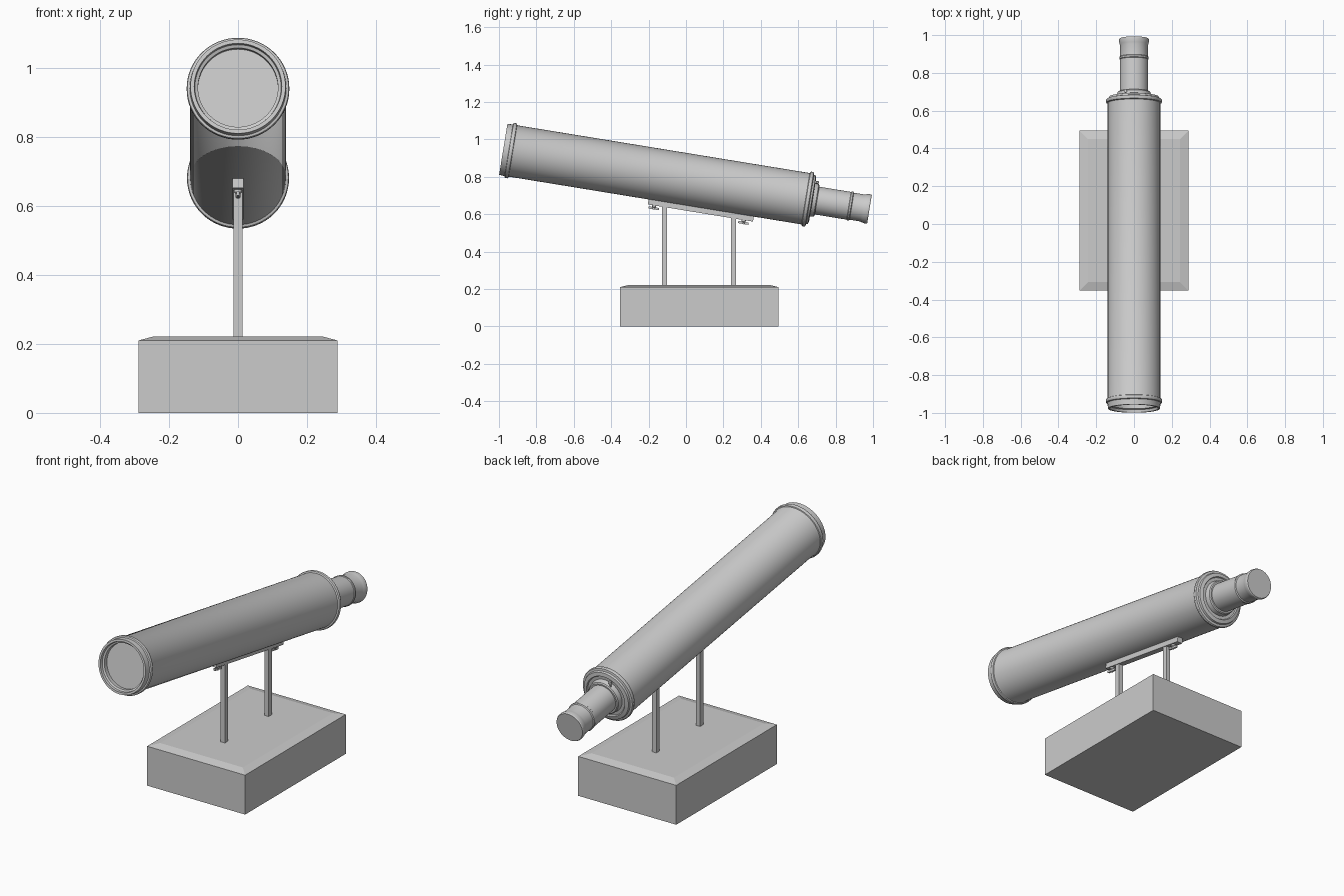
import bpy, bmesh, math
from mathutils import Matrix, Vector

if "Cube" in bpy.data.objects:
    bpy.data.objects.remove(bpy.data.objects["Cube"])

# Tilted telescope frame: local x = across, local y = down, local z = along the axis
A = math.radians(9.27)
D = Vector((0, math.cos(A), -math.sin(A)))
N = Vector((0, math.sin(A), math.cos(A)))
P = Vector((0, -0.977, 0.947))
FRAME = Matrix((
    (1, 0, 0, 0),
    (0, -N.y, D.y, P.y),
    (0, -N.z, D.z, P.z),
    (0, 0, 0, 1)))


def finish(name, bm, matrix=None, smooth=False):
    bmesh.ops.recalc_face_normals(bm, faces=bm.faces)
    if matrix:
        bm.transform(matrix)
    me = bpy.data.meshes.new(name)
    bm.to_mesh(me)
    bm.free()
    ob = bpy.data.objects.new(name, me)
    bpy.context.collection.objects.link(ob)
    if smooth:
        bpy.ops.object.select_all(action='DESELECT')
        ob.select_set(True)
        bpy.context.view_layer.objects.active = ob
        bpy.ops.object.shade_smooth_by_angle(angle=math.radians(30))
    return ob


def box(name, lo, hi, matrix=None):
    bm = bmesh.new()
    bmesh.ops.create_cube(bm, size=1)
    for v in bm.verts:
        v.co = [lo[i] + (v.co[i] + 0.5) * (hi[i] - lo[i]) for i in range(3)]
    return finish(name, bm, matrix)


def lathe(name, profile, matrix=FRAME, n=64):
    bm = bmesh.new()
    vs = [bm.verts.new((r, 0, s)) for r, s in profile]
    edges = [bm.edges.new(p) for p in zip(vs, vs[1:])]
    bmesh.ops.spin(bm, geom=vs + edges, cent=(0, 0, 0), axis=(0, 0, 1),
                   angle=2 * math.pi, steps=n)
    bmesh.ops.remove_doubles(bm, verts=bm.verts, dist=1e-5)
    return finish(name, bm, matrix, True)


# Main tube with front lip, recessed lens, flanges and stepped back plate
lathe("main_tube", [
    (0, .04), (.116, .04), (.116, .018), (.125, .014), (.127, 0), (.138, 0),
    (.140, .03), (.147, .032), (.149, .036), (.149, .046), (.147, .05),
    (.142, .052), (.139, .06), (.139, 1.638), (.146, 1.641), (.148, 1.646),
    (.148, 1.654), (.145, 1.659), (.134, 1.662), (.131, 1.672), (.112, 1.676),
    (.108, 1.67), (.092, 1.67), (.088, 1.695), (.083, 1.7), (0, 1.7)])

# Draw tube and eyepiece
lathe("eyepiece_tube", [
    (0, 1.66), (.075, 1.66), (.075, 1.872), (.078, 1.875), (.078, 1.884),
    (.073, 1.888), (.073, 1.945), (.076, 1.955), (.079, 1.968), (.079, 1.979),
    (.076, 1.984), (0, 1.984)])

# Focus lock screw on the collar
radial = FRAME @ Matrix.Translation((-.045, -.07, 1.686)) @ Matrix.Rotation(math.pi / 2, 4, 'X')
lathe("lock_screw", [(0, 0), (.004, 0), (.004, .02), (.008, .022), (.008, .032), (0, .034)],
      radial, 16)

# Mounting rail under the tube
box("mount_rail", (-.016, .13, .81), (.016, .166, 1.38), FRAME)

# Wing screws below the rail ends
for label, s in (("front", .845), ("back", 1.33)):
    down = FRAME @ Matrix.Translation((0, .16, s)) @ Matrix.Rotation(-math.pi / 2, 4, 'X')
    lathe(label + "_screw", [(0, 0), (.011, 0), (.011, .014), (.007, .018), (.007, .028), (0, .028)],
          down, 20)
    for side in (-1, 1):
        wing = down @ Matrix.Translation((0, side * .017, .021))
        box(label + "_screw_wing", (-.005, -.011, -.006), (.005, .011, .006), wing)

# Support posts
for label, y, top in (("front", -.115, .645), ("back", .254, .585)):
    box(label + "_post", (-.0125, y - .0135, .2), (.0125, y + .0135, top))

# Base block with a shallow sloped top edge
bm = bmesh.new()
rings = []
for z, inset in ((0, 0), (.21, 0), (.222, .045)):
    x, y0, y1 = .289 - inset, -.353 + inset, .495 - inset
    rings.append([bm.verts.new(c) for c in
                  ((-x, y0, z), (x, y0, z), (x, y1, z), (-x, y1, z))])
for a, b in zip(rings, rings[1:]):
    for i in range(4):
        j = (i + 1) % 4
        bm.faces.new((a[i], a[j], b[j], b[i]))
bm.faces.new(rings[0])
bm.faces.new(rings[-1])
finish("base", bm)
